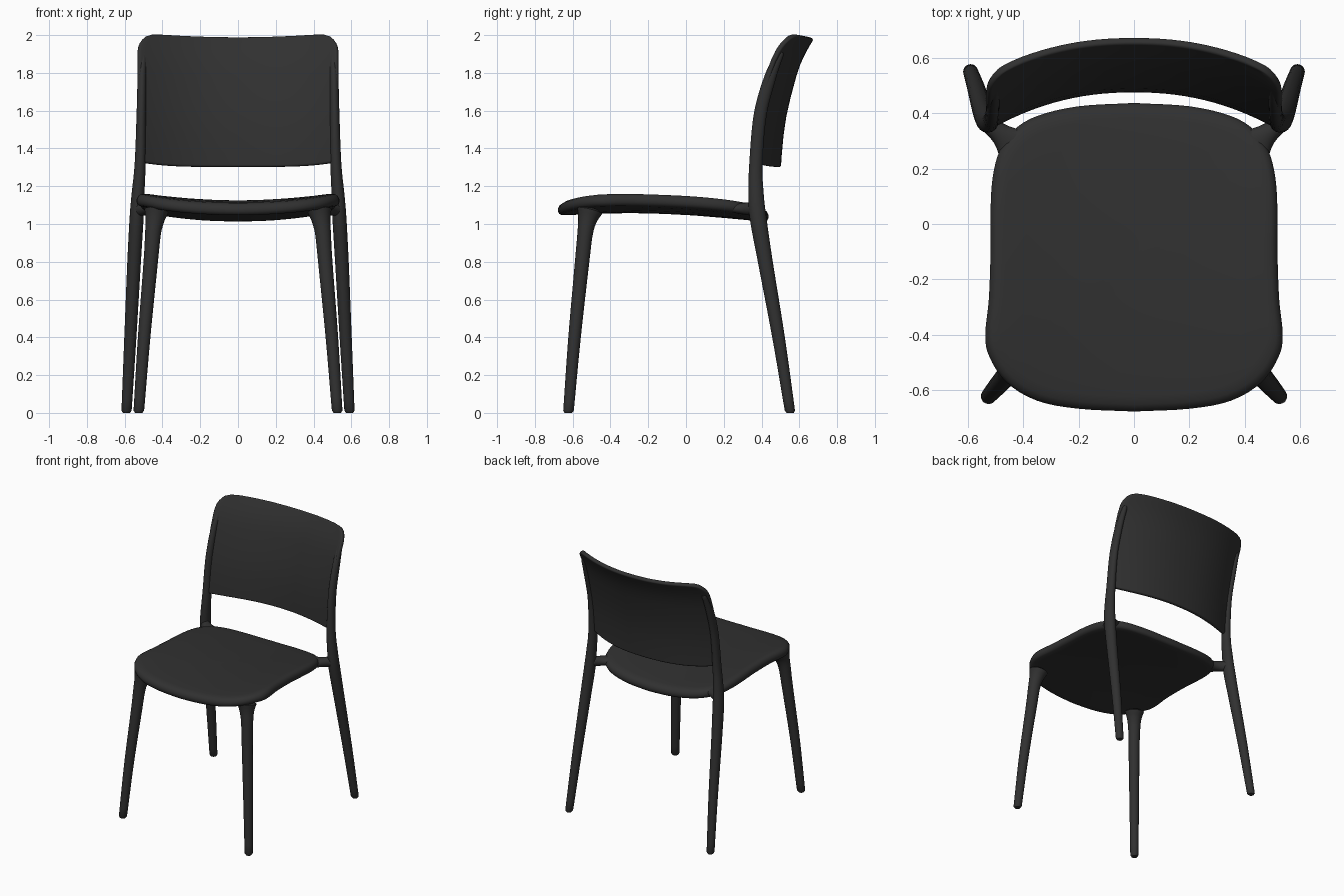
import bpy, bmesh, math
from mathutils import Vector

if "Cube" in bpy.data.objects:
    bpy.data.objects.remove(bpy.data.objects["Cube"])

mat = bpy.data.materials.new("charcoal plastic")
mat.diffuse_color = (0.03, 0.03, 0.03, 1)
mat.use_nodes = True
mat.node_tree.nodes["Principled BSDF"].inputs["Base Color"].default_value = mat.diffuse_color


def smooth_path(pts, steps=6):
    """Catmull-Rom through tuples of any length."""
    pts = [Vector(p) for p in pts]
    ext = [2 * pts[0] - pts[1]] + pts + [2 * pts[-1] - pts[-2]]
    out = []
    for i in range(1, len(ext) - 2):
        a, b, c, d = ext[i - 1:i + 3]
        for s in range(steps):
            t = s / steps
            out.append(0.5 * (2 * b + (c - a) * t + (2 * a - 5 * b + 4 * c - d) * t * t
                              + (3 * b - 3 * c + d - a) * t ** 3))
    return out + [pts[-1]]


def lookup(table, v):
    """Smoothly eased value from a dense (key, value) curve."""
    for (k0, v0), (k1, v1) in zip(table, table[1:]):
        if v <= k1:
            return v0 + (v1 - v0) * max(0, (v - k0) / (k1 - k0))
    return table[-1][1]


def finish(name, bm, mirror=False):
    bmesh.ops.recalc_face_normals(bm, faces=bm.faces)
    me = bpy.data.meshes.new(name)
    bm.to_mesh(me)
    bm.free()
    ob = bpy.data.objects.new(name, me)
    bpy.context.collection.objects.link(ob)
    me.materials.append(mat)
    if mirror:
        ob.modifiers.new("mirror", 'MIRROR')
    bpy.ops.object.select_all(action='DESELECT')
    ob.select_set(True)
    bpy.context.view_layer.objects.active = ob
    bpy.ops.object.shade_smooth_by_angle(angle=math.radians(50))
    return ob


def bridge(bm, rings):
    for r0, r1 in zip(rings, rings[1:]):
        n = len(r0)
        for i in range(n):
            bm.faces.new((r0[i], r0[(i + 1) % n], r1[(i + 1) % n], r1[i]))


def tube(name, pts, sides=20):
    """Loft of ellipses; pts are (x, y, z, side radius, depth radius)."""
    path = [(Vector(p[:3]), p[3], p[4])
            for p in zip(*[[f[0] for f in smooth_path([(q[k], 0) for q in pts])] for k in range(5)])]
    # rounded ends
    for at, other, end in ((0, 1, 0), (-1, -2, len(path) + 1)):
        p, ra, rb = path[at]
        d = (p - path[other][0]).normalized() * 0.012
        path.insert(end, (p + d, ra * 0.7, rb * 0.7))
    bm = bmesh.new()
    rings = []
    for i, (p, ra, rb) in enumerate(path):
        t = (path[min(i + 1, len(path) - 1)][0] - path[max(i - 1, 0)][0]).normalized()
        if p.z < 0.03:
            t = Vector((0, 0, 1))      # feet are cut level
        a = t.cross(Vector((0, 1, 0))).normalized()
        b = t.cross(a)
        rings.append([bm.verts.new(p + a * ra * math.cos(w) + b * rb * math.sin(w))
                      for w in (2 * math.pi * k / sides for k in range(sides))])
    bridge(bm, rings)
    bm.faces.new(rings[0])
    bm.faces.new(rings[-1])
    return finish(name, bm, mirror=True)


# Seat: rounded outline, dished across, rolled at front and back
half = smooth_path([(0, -.677), (.2, -.667), (.35, -.638), (.46, -.572), (.522, -.48), (.537, -.4),
                    (.524, -.27), (.518, -.1), (.518, .05), (.51, .17), (.485, .265), (.435, .338),
                    (.35, .39), (.2, .425), (0, .437)], 4)
outline = half + [Vector((-p.x, p.y)) for p in half[-2:0:-1]]
seat_z = smooth_path([(-.68, 1.112), (-.5, 1.121), (-.3, 1.126), (0, 1.116), (.3, 1.091), (.44, 1.077)])
bm = bmesh.new()
rings = []
for s, drop in ((.02, 0), (.25, 0), (.5, 0), (.75, 0), (.9, 0), (.955, .003), (.985, .013), (1, .03),
                (1, .046), (.988, .06), (.965, .066), (.9, .068), (.6, .068), (.3, .068), (.02, .068)):
    ring = []
    for p in outline:
        x, y = p.x * s, -.12 + (p.y + .12) * s
        ring.append(bm.verts.new((x, y, lookup(seat_z, y) + .036 * min(1, (x / .5) ** 2) - drop)))
    rings.append(ring)
bridge(bm, rings)
bm.faces.new(rings[0])
bm.faces.new(rings[-1])
finish("seat", bm)

# Backrest: curved panel with rounded top corners, leaning back
lean = smooth_path([(1.28, .487), (1.45, .5), (1.6, .523), (1.8, .575), (1.9, .615), (2.0, .672)])
rows = [0, .02, .1, .25, .4, .55, .7, .8, .87, .91, .94, .965, .985, 1]
cols = 28
bm = bmesh.new()
grid = []
for v in rows:
    c = max(0, (v - .87) / .13)
    hw = .518 + .012 * min(1, v / .5) - .072 * (1 - math.sqrt(1 - c * c))
    row = []
    for j in range(cols + 1):
        u = 2 * j / cols - 1
        x = hw * u
        zb, zt = 1.302 + .025 * u ** 4, 1.985 + .014 * min(1, (x / .4) ** 2)
        z = zb + (zt - zb) * v
        row.append(bm.verts.new((x, lookup(lean, z) - .14 * (abs(x) / .53) ** 2.2, z)))
    grid.append(row)
for r0, r1 in zip(grid, grid[1:]):
    for j in range(cols):
        bm.faces.new((r0[j], r0[j + 1], r1[j + 1], r1[j]))
back = finish("backrest", bm)
sol = back.modifiers.new("thickness", 'SOLIDIFY')
sol.thickness, sol.offset = .028, 0
bev = back.modifiers.new("soft edge", 'BEVEL')
bev.width, bev.segments, bev.angle_limit = .01, 3, math.radians(50)

# Front legs flare into the seat
tube("front_leg", [(.525, -.622, .012, .028, .028), (.497, -.59, .4, .033, .033), (.462, -.55, .8, .038, .038),
                   (.45, -.534, .95, .042, .041), (.44, -.522, 1.02, .05, .05), (.432, -.51, 1.07, .064, .068)])

# Back legs run up into the posts at the backrest edges
tube("back_leg", [(.59, .55, .012, .027, .027), (.57, .49, .4, .032, .033), (.55, .42, .8, .036, .039),
                  (.537, .382, 1.03, .037, .044), (.53, .371, 1.15, .034, .041), (.518, .37, 1.32, .029, .035),
                  (.512, .393, 1.58, .025, .034), (.508, .447, 1.78, .023, .031), (.502, .498, 1.9, .018, .02)])

# Short arms joining the seat corners to the back legs
tube("seat_arm", [(.54, .378, 1.08, .04, .036), (.505, .345, 1.08, .036, .034),
                  (.47, .315, 1.081, .032, .045), (.43, .28, 1.083, .027, .075)])
